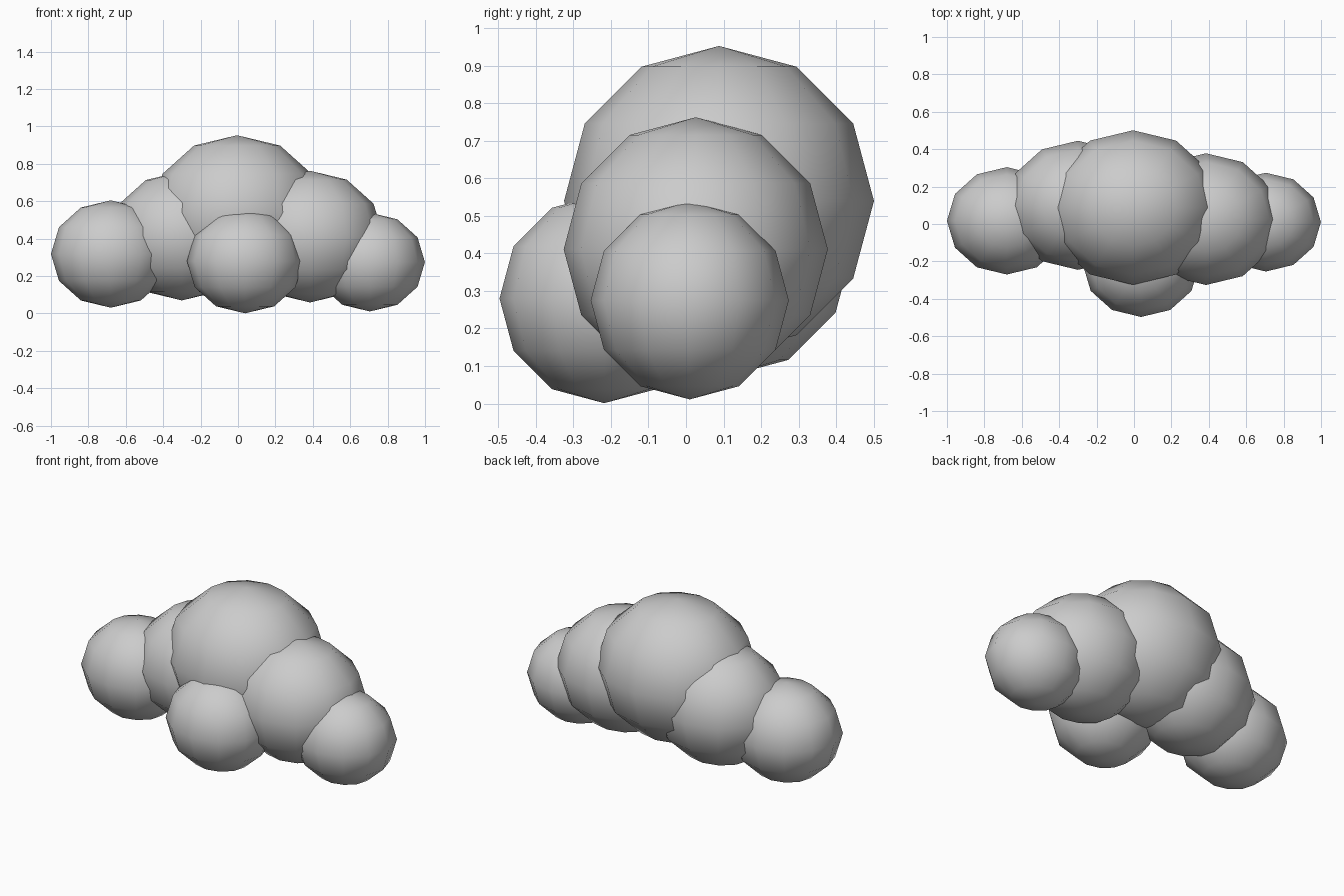
import bpy
from math import radians

if "Cube" in bpy.data.objects:
    bpy.data.objects.remove(bpy.data.objects["Cube"])

# Puffs: name, centre, radius (each is slightly stretched along x)
PUFFS = [
    ("centre_puff", (-0.005, 0.088, 0.54), 0.413),
    ("right_middle_puff", (0.385, 0.026, 0.411), 0.352),
    ("left_middle_puff", (-0.30, 0.10, 0.415), 0.345),
    ("left_end_puff", (-0.68, 0.017, 0.318), 0.287),
    ("right_end_puff", (0.705, 0.01, 0.275), 0.264),
    ("front_puff", (0.038, -0.218, 0.28), 0.279),
]
STRETCH = 1.115


def puff(name, centre, radius):
    bpy.ops.mesh.primitive_uv_sphere_add(segments=12, ring_count=6, radius=radius, location=centre)
    ob = bpy.context.object
    ob.name = name
    ob.scale.x = STRETCH
    bpy.ops.object.transform_apply(location=False, rotation=False, scale=True)
    bpy.ops.object.shade_smooth_by_angle(angle=radians(60))


# Cloud made of overlapping low-poly puffs
for p in PUFFS:
    puff(*p)
